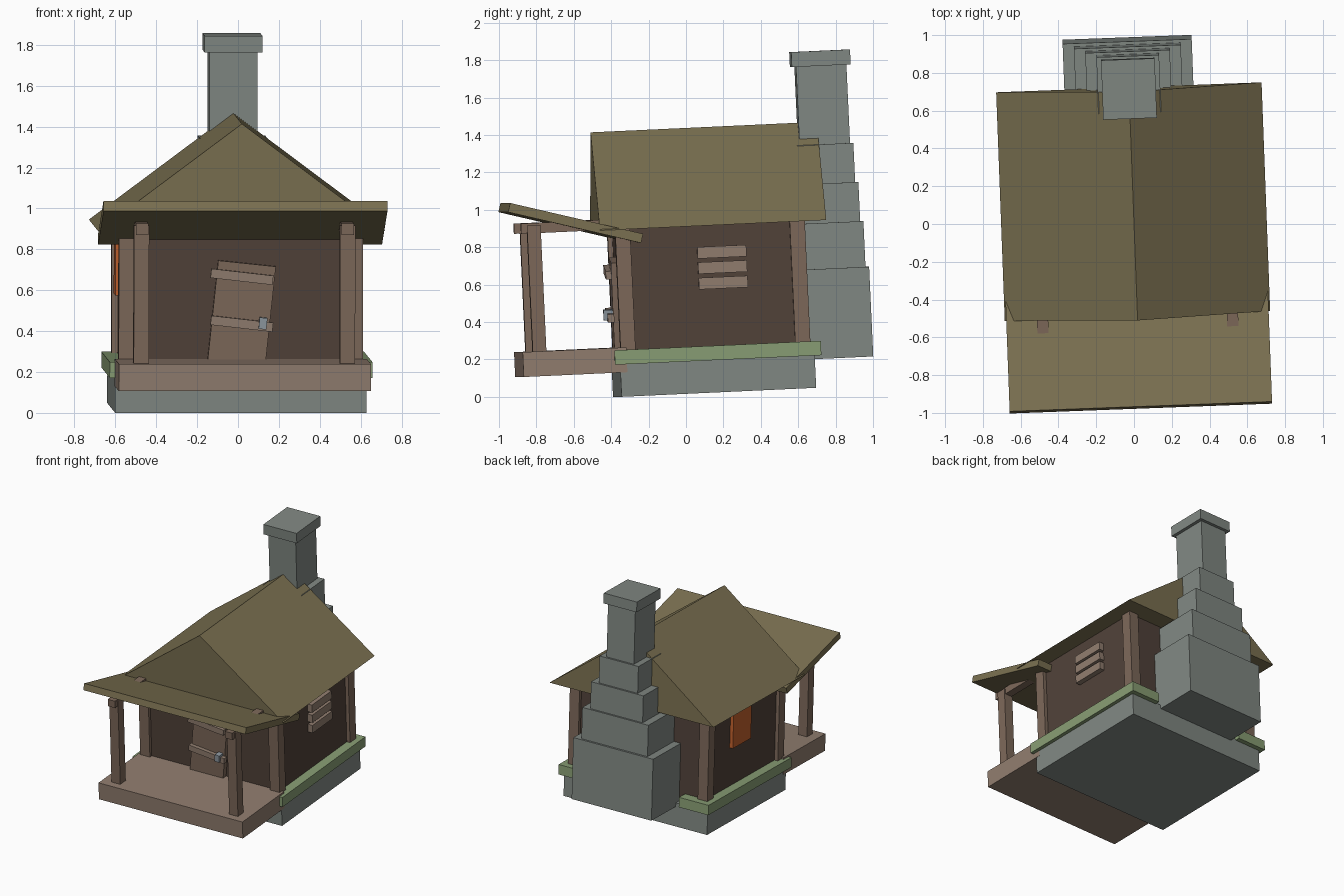
import bpy, bmesh
from math import radians
from mathutils import Matrix, Vector

if "Cube" in bpy.data.objects:
    bpy.data.objects.remove(bpy.data.objects["Cube"])

# The whole hut leans back slightly and is turned a little
LEAN = Matrix.Rotation(radians(2.15), 4, 'Z') @ Matrix.Rotation(radians(2.65), 4, 'X')


def material(name, r, g, b):
    m = bpy.data.materials.new(name)
    m.diffuse_color = tuple((c / 255) ** 2.2 for c in (r, g, b)) + (1,)
    m.use_nodes = True
    m.node_tree.nodes["Principled BSDF"].inputs["Base Color"].default_value = m.diffuse_color
    return m


STONE = material("stone", 128, 135, 130)
WALL = material("dark_wood", 82, 68, 60)
WOOD = material("wood", 124, 104, 90)
PLANK = material("pale_wood", 143, 124, 110)
THATCH = material("thatch", 122, 112, 82)
MOSS = material("moss", 135, 156, 115)
GLOW = material("window_glow", 190, 96, 48)
IRON = material("iron", 140, 150, 158)


def finish(name, bm, mat):
    bmesh.ops.transform(bm, matrix=LEAN, verts=bm.verts)
    bmesh.ops.recalc_face_normals(bm, faces=bm.faces)
    me = bpy.data.meshes.new(name)
    bm.to_mesh(me)
    bm.free()
    me.materials.append(mat)
    ob = bpy.data.objects.new(name, me)
    bpy.context.collection.objects.link(ob)
    return ob


def box(name, centre, size, mat, angle=0, axis='X'):
    bm = bmesh.new()
    m = (Matrix.Translation(centre) @ Matrix.Rotation(radians(angle), 4, axis)
         @ Matrix.Diagonal((*size, 1)))
    bmesh.ops.create_cube(bm, size=1, matrix=m)
    return finish(name, bm, mat)


def span(name, x, y, z, mat):
    lo, hi = Vector((x[0], y[0], z[0])), Vector((x[1], y[1], z[1]))
    return box(name, (lo + hi) / 2, hi - lo, mat)


# Base, walls and porch floor
span("stone_base", (-.615, .615), (-.367, .675), (.017, .2), STONE)
span("house_walls", (-.57, .57), (-.335, .63), (.19, .915), WALL)
span("porch_floor", (-.617, .617), (-.885, -.33), (.147, .28), PLANK)

# Parts mirrored left and right
for side, s in (("left", -1), ("right", 1)):
    def mx(a, b):
        return sorted((s * a, s * b))
    span(side + "_moss_strip", mx(.39, .643), (-.395, .71), (.19, .267), MOSS)
    span(side + "_front_corner_post", mx(.515, .598), (-.36, -.28), (.2, .93), WOOD)
    span(side + "_back_corner_post", mx(.515, .598), (.575, .656), (.2, .93), WOOD)
    span(side + "_porch_post", mx(.467, .542), (-.828, -.755), (.26, .955), WOOD)
    span(side + "_porch_beam", mx(.473, .533), (-.86, -.33), (.912, .967), WOOD)

# Main roof: solid gable prism
bm = bmesh.new()
face = bm.faces.new([bm.verts.new(p) for p in
                     ((-.703, -.445, .911), (.703, -.445, .911), (0, -.445, 1.436))])
new = bmesh.ops.extrude_face_region(bm, geom=[face])["geom"]
bmesh.ops.translate(bm, vec=(0, 1.212, 0),
                    verts=[v for v in new if isinstance(v, bmesh.types.BMVert)])
finish("main_roof", bm, THATCH)

# Sagging porch roof, sloping down into the house
box("porch_roof", (0, -.573, .957), (1.39, .73, .05), THATCH, -15.7)

# Crooked door with battens and lock
box("door", (0, -.355, .47), (.283, .04, .56), WOOD, 6, 'Y')
for i, z in enumerate((.455, .685)):
    box(f"door_batten_{i + 1}", (.003, -.387, z), (.305, .035, .045), PLANK, 6.5, 'Y')
box("door_lock", (.106, -.4, .457), (.038, .05, .056), IRON, 6, 'Y')

# Boarded window on the right, glowing window on the left
for i, z in enumerate((.602, .685, .767)):
    box(f"window_board_{i + 1}", (.585, .205, z), (.05, .262, .062), PLANK)
span("glowing_window", (-.597, -.55), (.09, .33), (.57, .84), GLOW)

# Stepped chimney: half width, front, back, bottom, top
tiers = [(.342, .62, .998, .17, .65), (.283, .63, .981, .65, .895),
         (.224, .64, .966, .895, 1.105), (.166, .65, .951, 1.105, 1.315),
         (.117, .665, .935, 1.315, 1.735), (.142, .642, .957, 1.735, 1.815)]
for i, (w, y0, y1, z0, z1) in enumerate(tiers):
    name = "chimney_cap" if i == 5 else f"chimney_tier_{i + 1}"
    span(name, (-w, w), (y0, y1), (z0, z1), STONE)
